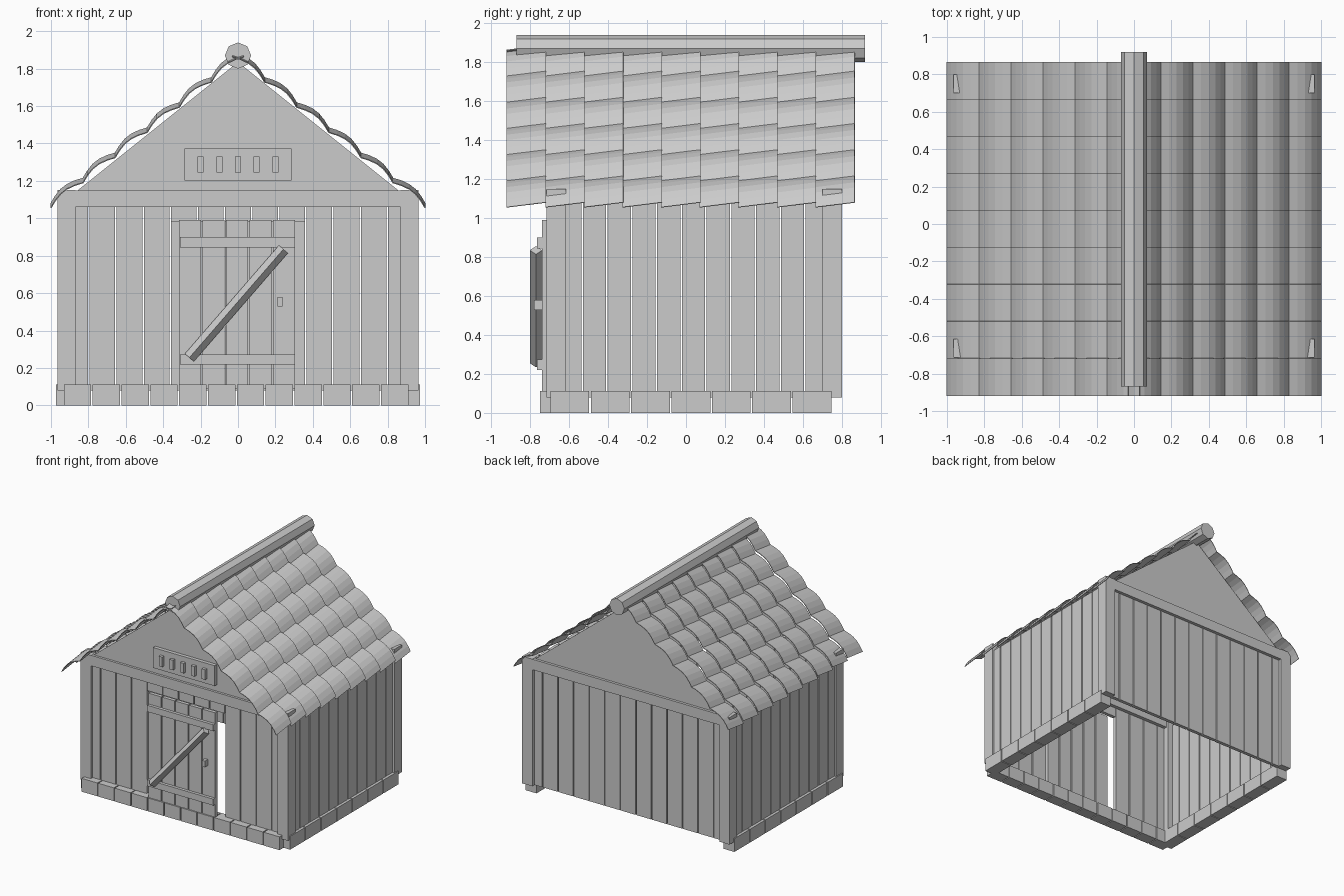
import bpy, bmesh
from math import sin, cos, pi, atan2, hypot
from mathutils import Matrix, Vector

if "Cube" in bpy.data.objects:
    bpy.data.objects.remove(bpy.data.objects["Cube"])


def finish(name, bm):
    bmesh.ops.recalc_face_normals(bm, faces=bm.faces)
    mesh = bpy.data.meshes.new(name)
    bm.to_mesh(mesh)
    bm.free()
    ob = bpy.data.objects.new(name, mesh)
    bpy.context.collection.objects.link(ob)
    return ob


def boxes(name, spans):
    """One object from boxes given as (x0, x1, y0, y1, z0, z1)."""
    bm = bmesh.new()
    for x0, x1, y0, y1, z0, z1 in spans:
        m = Matrix.Translation(((x0 + x1) / 2, (y0 + y1) / 2, (z0 + z1) / 2))
        m = m @ Matrix.Diagonal((x1 - x0, y1 - y0, z1 - z0, 1))
        bmesh.ops.create_cube(bm, size=1, matrix=m)
    return finish(name, bm)


def extrude_y(name, profile, y0, y1):
    """Solid prism from an (x, z) outline."""
    bm = bmesh.new()
    face = bm.faces.new([bm.verts.new((x, y0, z)) for x, z in profile])
    new = bmesh.ops.extrude_face_region(bm, geom=[face])["geom"]
    verts = [v for v in new if isinstance(v, bmesh.types.BMVert)]
    bmesh.ops.translate(bm, verts=verts, vec=(0, y1 - y0, 0))
    return finish(name, bm)


def row(start, end, count, gap=0.008):
    """Evenly spaced intervals with small gaps."""
    step = (end - start) / count
    return [(start + i * step + gap / 2, start + (i + 1) * step - gap / 2)
            for i in range(count)]


# Foundation blocks: front and both sides, open at the back
boxes("front_foundation", [(a, b, -0.75, -0.65, 0, 0.112)
                           for a, b in row(-0.935, 0.915, 12)])
for side, s in (("left", -1), ("right", 1)):
    xs = sorted((s * 0.87, s * 0.973))
    boxes(side + "_foundation", [(*xs, a, b, 0, 0.112)
                                 for a, b in row(-0.70, 0.75, 7)])

# Corner posts, poking slightly through the roof
boxes("corner_posts", [(*sorted((s * 0.87, s * 0.965)), y, y + 0.1, 0.08, 1.15)
                       for s in (-1, 1) for y in (-0.715, 0.70)])

# Side wall planks
for side, s in (("left", -1), ("right", 1)):
    xs = sorted((s * 0.92, s * 0.95))
    boxes(side + "_wall_planks", [(*xs, a, b, 0.08, 1.09)
                                  for a, b in row(-0.66, 0.737, 11)])

# Front and back wall planks; front ones are short above the doorway
cols = row(-0.9425, 0.9425, 13)
boxes("front_wall_planks", [(a, b, -0.69, -0.66,
                             0.98 if abs(a + b) < 0.65 else 0.08, 1.08)
                            for a, b in cols])
boxes("back_wall_planks", [(a, b, 0.74, 0.77, 0.08, 1.08) for a, b in cols])

# Beams and gables
boxes("front_beam", [(-0.90, 0.90, -0.71, -0.63, 1.06, 1.148)])
boxes("back_beam", [(-0.90, 0.90, 0.715, 0.797, 1.06, 1.148)])
gable = [(-0.86, 1.147), (0.86, 1.147), (0, 1.835)]
extrude_y("front_gable", gable, -0.69, -0.65)
extrude_y("back_gable", gable, 0.735, 0.775)

# Vent panel with raised bars
boxes("vent_panel", [(-0.287, 0.287, -0.72, -0.685, 1.203, 1.374)])
boxes("vent_bars", [(x - 0.016, x + 0.016, -0.745, -0.715, 1.246, 1.33)
                    for x in (-0.2, -0.1, 0, 0.1, 0.2)])

# Door with two ledges, diagonal brace and handle
boxes("door_planks", [(a, b, -0.74, -0.71, 0.09, 0.99)
                      for a, b in row(-0.32, 0.31, 5)])
boxes("door_ledges", [(-0.31, 0.305, -0.765, -0.735, z, z + 0.054)
                      for z in (0.219, 0.845)])
boxes("door_handle", [(0.21, 0.237, -0.78, -0.738, 0.528, 0.58)])
p, q = Vector((-0.26, -0.77, 0.255)), Vector((0.243, -0.77, 0.835))
brace = boxes("door_brace", [(-(q - p).length / 2, (q - p).length / 2,
                              -0.0225, 0.0225, -0.0225, 0.0225)])
brace.data.transform(Matrix.Translation((p + q) / 2)
                     @ Matrix.Rotation(-atan2(q.z - p.z, q.x - p.x), 4, "Y")
                     @ Matrix.Rotation(pi / 4, 4, "X"))

# Roof: tilted, overlapping strips of scalloped tiles
TOP, EAVE, BUMPS, SEG = (-0.03, 1.862), (1.0, 1.055), 6, 5
dx, dz = EAVE[0] - TOP[0], EAVE[1] - TOP[1]
nx, nz = -dz / hypot(dx, dz), dx / hypot(dx, dz)
wave = []
for i in range(BUMPS * SEG + 1):
    t = i / (BUMPS * SEG)
    h = 0.028 * abs(sin(pi * i / SEG))
    wave.append((TOP[0] + dx * t + nx * h, TOP[1] + dz * t + nz * h))
for side, s in (("left", -1), ("right", 1)):
    bm = bmesh.new()
    for k in range(9):
        y = -0.92 + k * 0.198
        front = [bm.verts.new((s * x, y, z)) for x, z in wave]
        back = [bm.verts.new((s * x, y + 0.202, z + 0.025)) for x, z in wave]
        for i in range(len(wave) - 1):
            quad = [front[i], front[i + 1], back[i + 1], back[i]]
            bm.faces.new(quad if s < 0 else quad[::-1])
    roof = finish(side + "_roof_tiles", bm)
    mod = roof.modifiers.new("thickness", "SOLIDIFY")
    mod.thickness = 0.005
    mod.offset = 0

# Octagonal ridge log
extrude_y("ridge_log", [(0.07 * sin(i * pi / 4), 1.87 + 0.07 * cos(i * pi / 4))
                        for i in range(8)], -0.87, 0.92)
